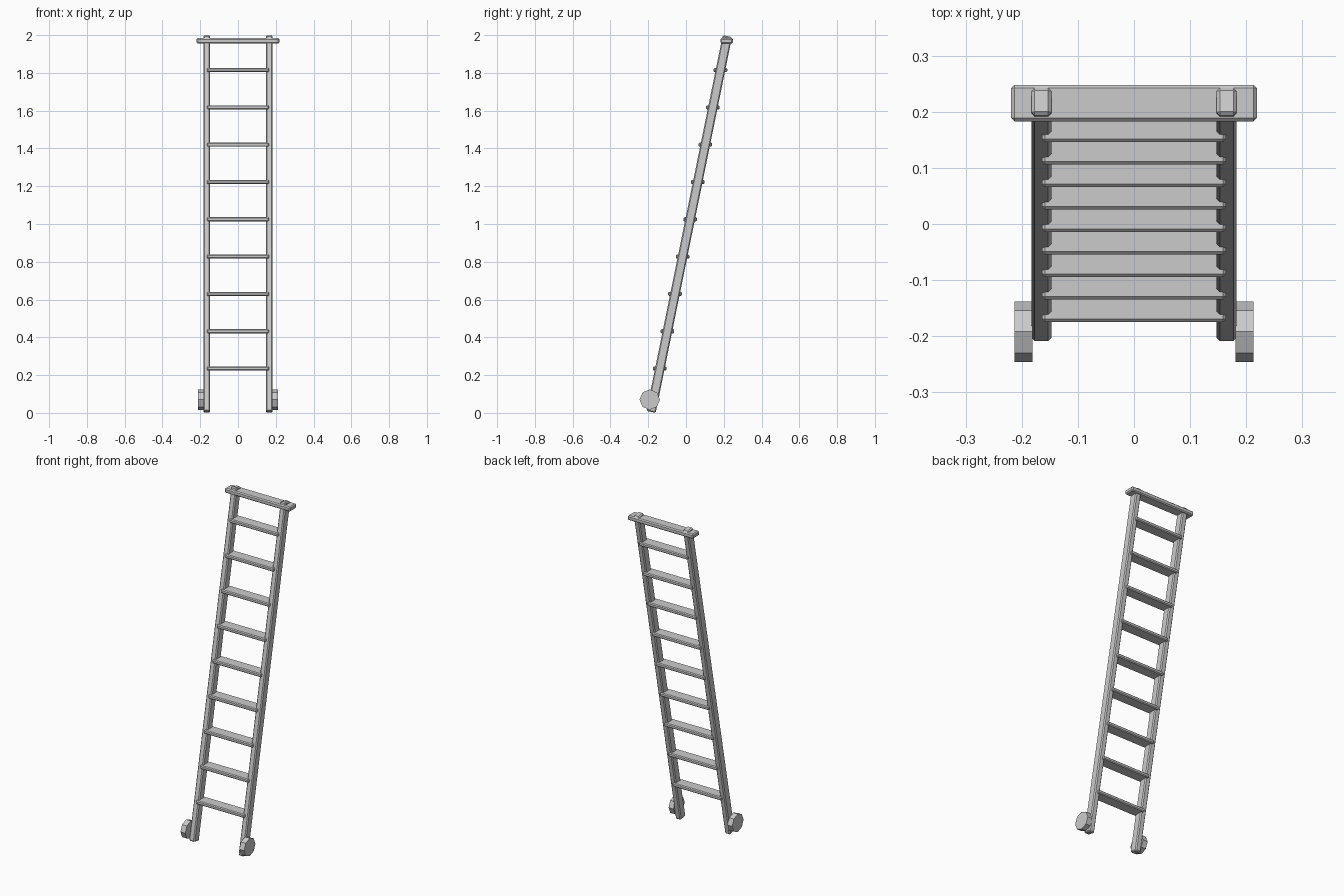
import bpy, bmesh
from math import atan, pi
from mathutils import Matrix, Vector

if "Cube" in bpy.data.objects:
    bpy.data.objects.remove(bpy.data.objects["Cube"])

SLOPE = 0.203                       # backward lean, dy per dz
BASE = Vector((0, -0.185, 0.005))   # centre of the rail foot


def lean_y(z):
    return BASE.y + SLOPE * (z - BASE.z)


def make(name, bm):
    mesh = bpy.data.meshes.new(name)
    bm.to_mesh(mesh)
    bm.free()
    obj = bpy.data.objects.new(name, mesh)
    bpy.context.collection.objects.link(obj)
    return obj


def chamfered_box(name, loc, size, chamfer, tilt=0.0):
    bm = bmesh.new()
    bmesh.ops.create_cube(bm, size=1)
    bmesh.ops.scale(bm, vec=size, verts=bm.verts)
    obj = make(name, bm)
    obj.location = loc
    obj.rotation_euler.x = tilt
    bevel = obj.modifiers.new("chamfer", 'BEVEL')
    bevel.width = chamfer
    bevel.segments = 1
    return obj


def wheel(name, loc, radius, width):
    bm = bmesh.new()
    bmesh.ops.create_cone(bm, cap_ends=True, segments=8, radius1=radius,
                          radius2=radius, depth=width,
                          matrix=Matrix.Rotation(pi / 2, 4, 'Y'))
    obj = make(name, bm)
    obj.location = loc
    return obj


# Leaning side rails and eight-sided wheels at their feet
for side, s in (("left", -1), ("right", 1)):
    chamfered_box(f"{side}_rail", (s * 0.165, lean_y(1.0), 1.0),
                  (0.036, 0.050, 2.030), 0.006, -atan(SLOPE))
    wheel(f"{side}_wheel", (s * 0.197, -0.192, 0.070), 0.054, 0.032)

# Level treads
for i in range(9):
    z = 0.235 + 0.1975 * i
    chamfered_box(f"rung_{i + 1}", (0, lean_y(z), z),
                  (0.328, 0.072, 0.022), 0.005)

# Wider top bar
chamfered_box("top_bar", (0, 0.2155, 1.970), (0.438, 0.065, 0.028), 0.006)
